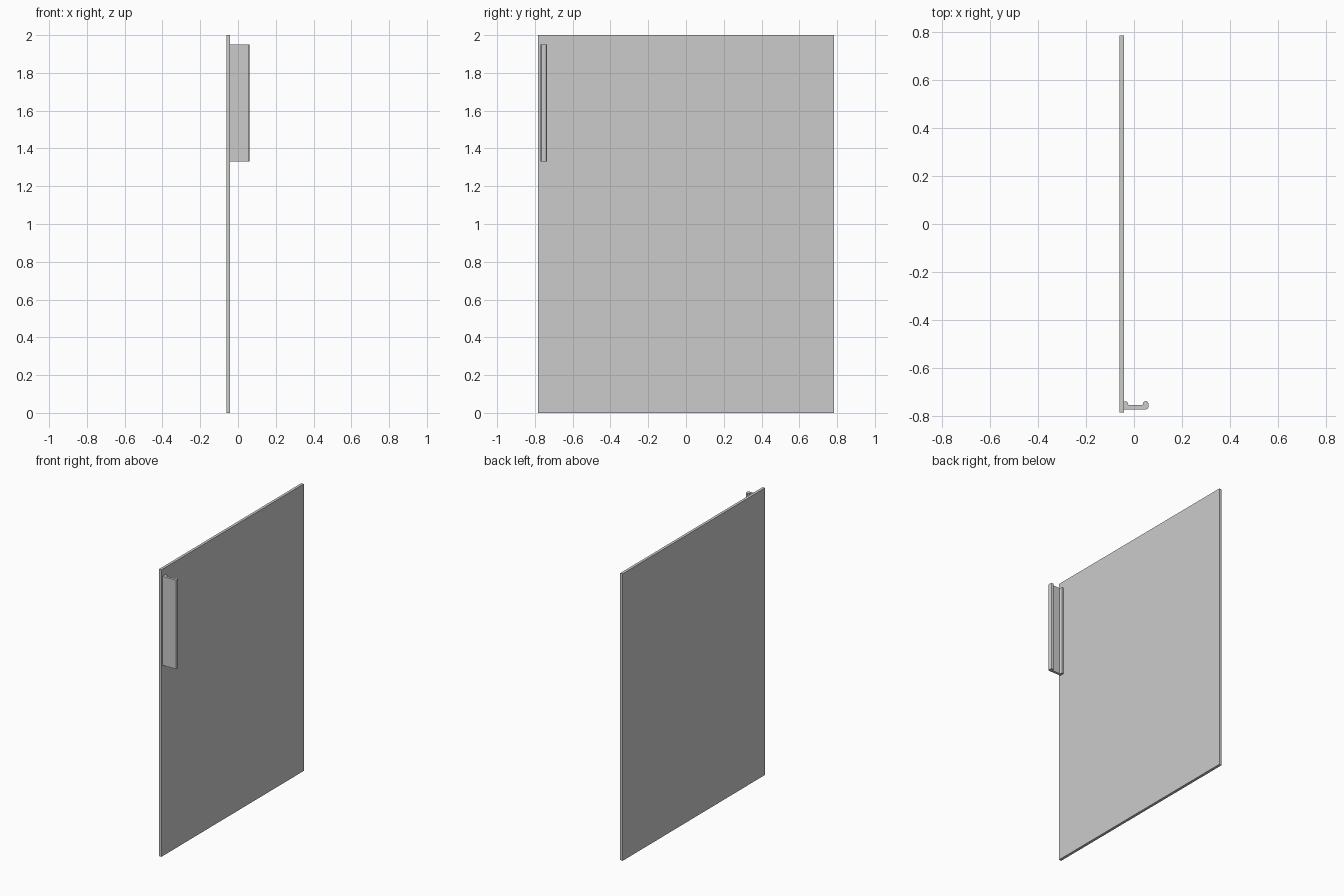
import bpy, bmesh

if "Cube" in bpy.data.objects:
    bpy.data.objects.remove(bpy.data.objects["Cube"])


def extrude_profile(name, points, z0, z1):
    """Extrude a counter-clockwise xy outline from z0 to z1."""
    bm = bmesh.new()
    face = bm.faces.new([bm.verts.new((x, y, z0)) for x, y in points])
    result = bmesh.ops.extrude_face_region(bm, geom=[face])
    top = [v for v in result["geom"] if isinstance(v, bmesh.types.BMVert)]
    bmesh.ops.translate(bm, verts=top, vec=(0, 0, z1 - z0))
    bmesh.ops.recalc_face_normals(bm, faces=bm.faces)
    mesh = bpy.data.meshes.new(name)
    bm.to_mesh(mesh)
    bm.free()
    obj = bpy.data.objects.new(name, mesh)
    bpy.context.collection.objects.link(obj)
    return obj


# Flat door panel
extrude_profile("door_panel", [(-0.061, -0.784), (-0.042, -0.784),
                               (-0.042, 0.784), (-0.061, 0.784)], 0, 2)

# Grip rail: thin web with a mounting lip and a rounded finger lip
extrude_profile("grip_rail", [
    (-0.042, -0.770), (0.052, -0.770), (0.058, -0.766), (0.061, -0.757),
    (0.060, -0.746), (0.056, -0.738), (0.050, -0.736), (0.043, -0.737),
    (0.038, -0.742), (0.036, -0.753), (-0.023, -0.753), (-0.027, -0.742),
    (-0.030, -0.737), (-0.042, -0.737)], 1.33, 1.95)
